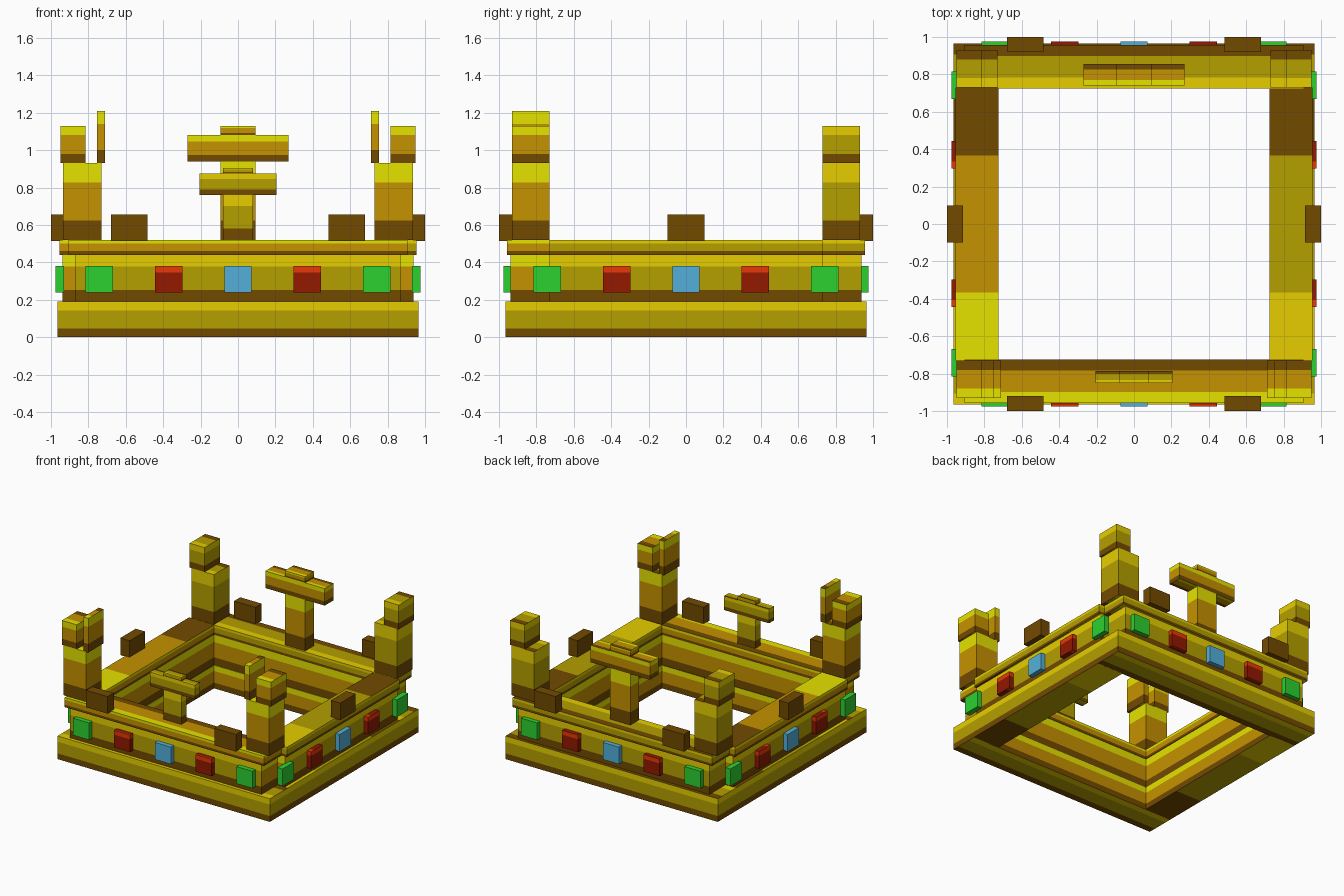
import bpy, bmesh
from mathutils import Vector

old = bpy.data.objects.get("Cube")
if old:
    bpy.data.objects.remove(old, do_unlink=True)


def srgb(r, g, b):
    return tuple((c / 255 / 12.92) if c < 11 else ((c / 255 + 0.055) / 1.055) ** 2.4
                 for c in (r, g, b)) + (1.0,)


def material(name, *rgb):
    mat = bpy.data.materials.new(name)
    mat.use_nodes = True
    colour = srgb(*rgb)
    mat.diffuse_color = colour
    mat.node_tree.nodes["Principled BSDF"].inputs["Base Color"].default_value = colour
    return mat


bright = material("bright yellow", 230, 226, 0)
golden = material("golden yellow", 230, 206, 0)
ochre = material("ochre", 197, 146, 0)
olive = material("olive gold", 181, 159, 0)
brown = material("dark brown", 114, 74, 0)
green = material("green", 45, 209, 48)
scarlet = material("bright red", 232, 57, 5)
crimson = material("dark red", 147, 24, 0)
blue = material("blue", 84, 176, 218)

# Each palette lists the shade for the low, middle and high band of a block
WARM = (brown, ochre, bright)
COOL = (brown, olive, golden)
RUBY = (crimson, crimson, scarlet)


def block(name, x, y, z, palette, accent=None, accent_rule=None):
    """Box banded in quarter, half, quarter; accent palette on faces chosen by normal."""
    lo = Vector([min(r) for r in (x, y, z)])
    hi = Vector([max(r) for r in (x, y, z)])
    bm = bmesh.new()
    bmesh.ops.create_cube(bm, size=1)
    for v in bm.verts:
        v.co = Vector([lo[i] + (v.co[i] + 0.5) * (hi[i] - lo[i]) for i in range(3)])
    if len(set(palette)) > 1:
        for axis in (1, 2):
            for f in (0.25, 0.75):
                normal = Vector([float(i == axis) for i in range(3)])
                point = lo + (hi - lo) * f
                bmesh.ops.bisect_plane(bm, geom=bm.verts[:] + bm.edges[:] + bm.faces[:],
                                       plane_co=point, plane_no=normal)
    bm.normal_update()
    shades = list(dict.fromkeys(palette + (accent or ())))
    for face in bm.faces:
        c, n = face.calc_center_median(), face.normal
        along_y = (c.y - lo.y) / (hi.y - lo.y)
        if n.z > 0.5:
            t = 1 - along_y
            t = 1 - t
            t = 1 - t
        elif n.z < -0.5:
            t = along_y
        else:
            t = (c.z - lo.z) / (hi.z - lo.z)
        band = 0 if t < 0.25 else 1 if t < 0.75 else 2
        pal = accent if accent and accent_rule(n, c) else palette
        face.material_index = shades.index(pal[band])
    mesh = bpy.data.meshes.new(name)
    bm.to_mesh(mesh)
    bm.free()
    for mat in shades:
        mesh.materials.append(mat)
    obj = bpy.data.objects.new(name, mesh)
    bpy.context.collection.objects.link(obj)
    return obj


def inward(n, c):
    return abs(n.z) < 0.5 and n.x * c.x + n.y * c.y < 0


def side_accent(n, c):
    return inward(n, c) or abs(n.y) > 0.5


def end_accent(n, c):
    return inward(n, c) or (abs(n.x) > 0.5 and c.y < 0)


# Square ring of stacked bars: base, band and rim, the upper two notched at the corners
for s, side, end in ((-1, "right", "front"), (1, "left", "back")):
    inner = (-0.73, 0.73)
    block(end + "_base", (-0.965, 0.965), (s * 0.725, s * 0.965), (0, 0.19), COOL, WARM, inward)
    block(side + "_base", (s * 0.725, s * 0.965), inner, (0, 0.19), COOL, WARM, inward)

    block(end + "_band", (-0.87, 0.87), (s * 0.73, s * 0.938), (0.19, 0.44),
          COOL, WARM, end_accent)
    block(side + "_band", (s * 0.73, s * 0.938), inner, (0.19, 0.44), COOL, WARM, side_accent)

    tone = WARM if s < 0 else COOL
    block(end + "_rim", (-0.905, 0.905), (s * 0.725, s * 0.957), (0.44, 0.52), tone)
    block(side + "_rim", (s * 0.725, s * 0.955), inner, (0.44, 0.52), tone)

# Corner towers with outer tips; the front pair also has a thin inner spike
for sx, side in ((-1, "right"), (1, "left")):
    for sy, end in ((-1, "front"), (1, "back")):
        tone = WARM if sy < 0 else COOL
        name = end + "_" + side
        depth = (sy * 0.73, sy * 0.93)
        block(name + "_tower", (sx * 0.73, sx * 0.935), depth, (0.52, 0.93), tone)
        block(name + "_tip", (sx * 0.815, sx * 0.95), depth, (0.93, 1.13), tone)
        if sy < 0:
            block(name + "_spike", (sx * 0.71, sx * 0.755), depth, (0.93, 1.21), tone)


def cross(name, y, post, arm, arm_z, top, tone):
    block(name + "_post", (-post, post), y, (0.52, arm_z[0]), tone)
    block(name + "_arm", (-arm, arm), y, arm_z, tone)
    block(name + "_cap", (-post, post), y, (arm_z[1], top), tone)


# Small front cross and tall back cross
cross("front_cross", (-0.85, -0.785), 0.08, 0.205, (0.76, 0.875), 0.905, COOL)
cross("back_cross", (0.74, 0.855), 0.093, 0.27, (0.94, 1.08), 1.13, WARM)

# Dark studs overhanging the rim
DARK = (brown,) * 3
for s, side, end in ((-1, "right", "front"), (1, "left", "back")):
    for sx, part in ((-1, "right"), (1, "left")):
        block(f"{end}_{part}_stud", (sx * 0.485, sx * 0.68), (s * 0.92, s * 1.0),
              (0.515, 0.655), DARK)
    block(side + "_stud", (s * 0.915, s * 1.0), (-0.1, 0.1), (0.515, 0.655), DARK)

# Five gems on each side of the band
gems = ((-0.742, "green", (green,) * 3), (-0.37, "red", RUBY), (0, "blue", (blue,) * 3),
        (0.37, "red", RUBY), (0.742, "green", (green,) * 3))
for s, side, end in ((-1, "right", "front"), (1, "left", "back")):
    for pos, hue, shades in gems:
        along, out = (pos - 0.073, pos + 0.073), (s * 0.93, s * 0.976)
        block(f"{end}_{hue}_gem", along, out, (0.24, 0.38), shades)
        block(f"{side}_{hue}_gem", out, along, (0.24, 0.38), shades)
